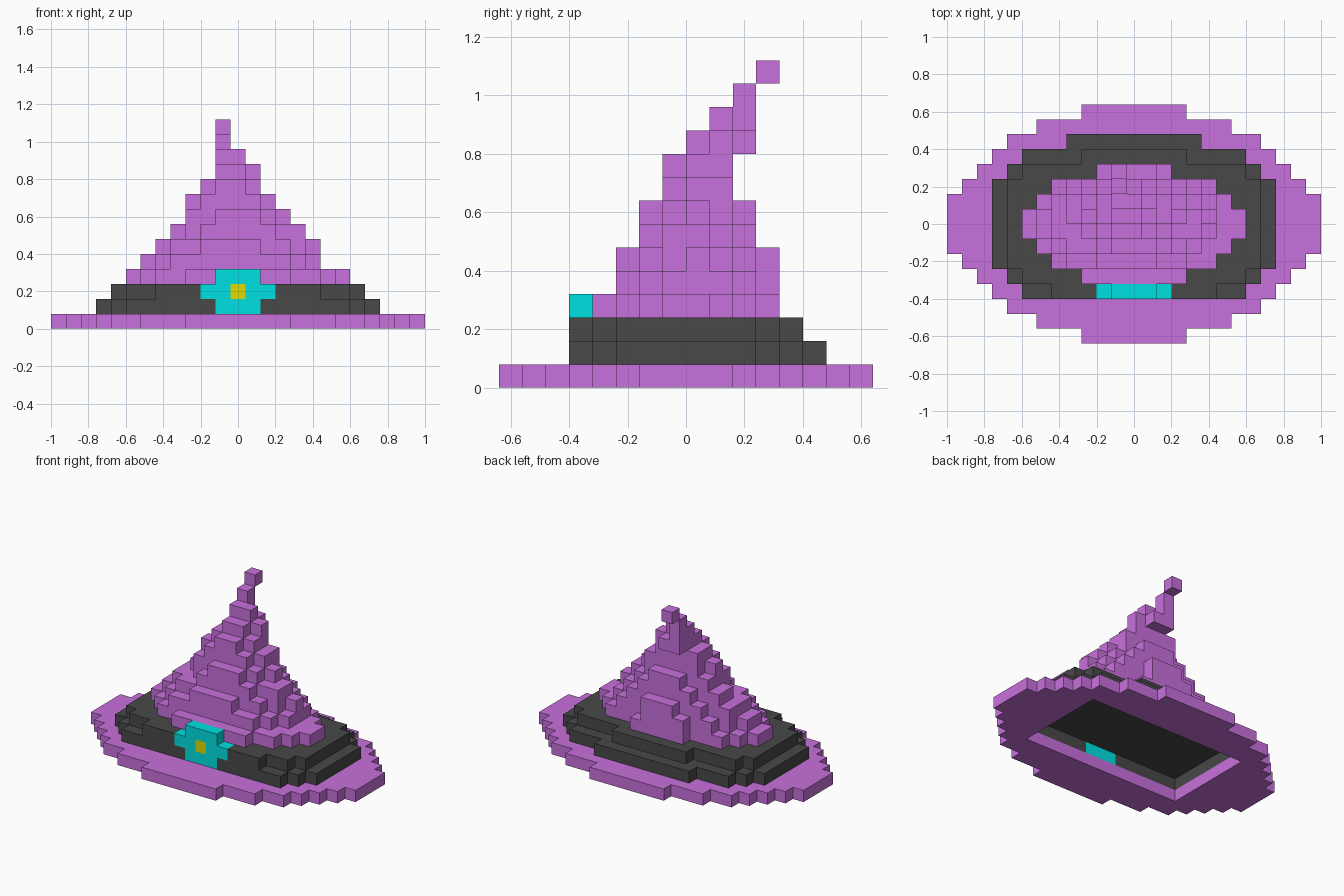
import bpy, bmesh
from mathutils import Vector

if "Cube" in bpy.data.objects:
    bpy.data.objects.remove(bpy.data.objects["Cube"])

S = 0.08  # block size


def layer(k, first_row, spans):
    """Cells of one layer; a span is a half-width or an (x0, x1) pair."""
    out = set()
    for j, s in enumerate(spans, first_row):
        a, b = s if isinstance(s, tuple) else (-s, s)
        out |= {(i, j, k) for i in range(a, b + 1)}
    return out


# head opening in the underside
hollow = layer(0, -4, [7] * 8) | layer(1, -4, [7] * 8)

# brim
brim = layer(0, -8, [3, 6, 8, 9, 10, 11, 12, 12, 12, 12, 11, 10, 9, 8, 6, 3]) - hollow

# buckle on the front of the band
stone = {(0, -5, 2)}
buckle = (layer(1, -5, [1]) | layer(2, -5, [2]) | layer(3, -5, [1])) - stone

# dark band, two steps
band = layer(1, -5, [7, 8, 9, 9, 9, 9, 9, 9, 8, 7, 4])
band |= layer(2, -5, [5, 7, 8, 8, 8, 8, 8, 8, 7, 3])
band -= hollow | buckle | stone

# cone, stepping up and leaning back
cone = set()
for k, row, spans in [
    (3, -4, [3, 5, 6, 7, 7, 6, 5, 2]),
    (4, -3, [(-4, 3), (-5, 4), (-6, 5), (-6, 5), (-5, 5), (-4, 4), (-2, 1)]),
    (5, -3, [(-2, 1), (-4, 3), (-5, 4), 5, (-5, 4), 3, 1]),
    (6, -2, [2, (-3, 4), 4, (-4, 3), 2]),
    (7, -2, [1, (-3, 2), 3, (-3, 2), 1]),
    (8, -1, [(-2, 1), (-3, 2), (-2, 2)]),
    (9, -1, [(-1, 0), (-2, 1), (-2, 1)]),
    (10, 0, [(-1, 0), 1, (-1, 0)]),
    (11, 1, [(-1, 0), (-1, -1)]),
]:
    cone |= layer(k, row, spans)

# bent tip
tip = {(-1, 2, 12), (-1, 3, 13)}

solid = brim | band | buckle | stone | cone | tip


def material(name, rgb):
    m = bpy.data.materials.new(name)
    m.diffuse_color = (*rgb, 1)
    m.use_nodes = True
    m.node_tree.nodes["Principled BSDF"].inputs["Base Color"].default_value = m.diffuse_color
    return m


def build(name, cells, mat):
    """Make only the exposed block faces, then merge flat regions."""
    bm = bmesh.new()
    for c in sorted(cells):
        for axis in range(3):
            for side in (-1, 1):
                n = list(c)
                n[axis] += side
                if tuple(n) in solid:
                    continue
                d = [Vector((0, 0, 0)) for _ in range(3)]
                d[0][axis] = side / 2
                d[1][(axis + 1) % 3] = 0.5
                d[2][(axis + 2) % 3] = 0.5 * side
                mid = Vector((c[0], c[1] + 0.5, c[2] + 0.5)) + d[0]
                bm.faces.new([bm.verts.new((mid + d[1] * u + d[2] * v) * S)
                              for u, v in ((-1, -1), (1, -1), (1, 1), (-1, 1))])
    bmesh.ops.remove_doubles(bm, verts=bm.verts[:], dist=0.001)
    bmesh.ops.dissolve_limit(bm, angle_limit=0.01, verts=bm.verts[:], edges=bm.edges[:])
    me = bpy.data.meshes.new(name)
    bm.to_mesh(me)
    bm.free()
    me.materials.append(mat)
    bpy.context.collection.objects.link(bpy.data.objects.new(name, me))


purple = material("purple_felt", (0.58, 0.165, 0.716))
dark = material("dark_band", (0.065, 0.065, 0.065))
cyan = material("cyan_buckle", (0.0, 0.75, 0.75))
yellow = material("yellow_stone", (0.75, 0.7, 0.0))

for name, cells, mat in [
    ("brim", brim, purple), ("band", band, dark), ("buckle", buckle, cyan),
    ("buckle_stone", stone, yellow), ("cone", cone, purple), ("tip", tip, purple),
]:
    build(name, cells, mat)
